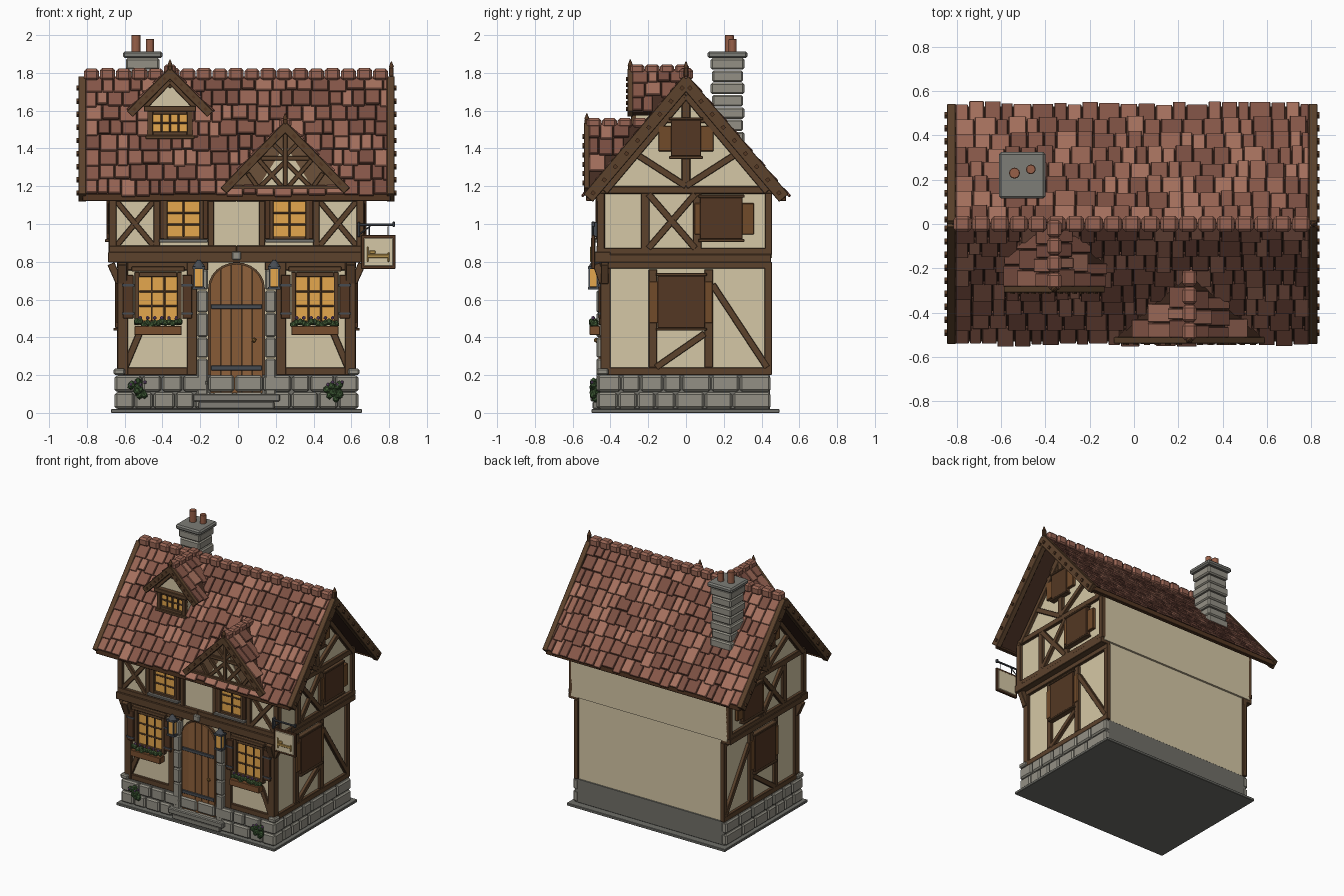
import bpy, bmesh, math, random
from mathutils import Matrix, Vector

random.seed(4)
DX = -0.008                      # whole house sits slightly left of the origin
TIMBER, CREAM, STONE = (92, 68, 48), (212, 198, 164), (146, 143, 132)
GLOW, IRON, SHUTTER = (228, 166, 78), (72, 76, 82), (84, 58, 40)
PARTS, MATS = {}, {}


def finish(name, bm, rgb, bevel=0.0, smooth=False):
    bmesh.ops.recalc_face_normals(bm, faces=bm.faces[:])
    me = bpy.data.meshes.new(name)
    bm.to_mesh(me)
    bm.free()
    ob = bpy.data.objects.new(name, me)
    bpy.context.collection.objects.link(ob)
    ob.location.x = DX
    if rgb not in MATS:
        MATS[rgb] = bpy.data.materials.new("colour_%d_%d_%d" % rgb)
        MATS[rgb].diffuse_color = [(c / 255) ** 2.2 for c in rgb] + [1]
    me.materials.append(MATS[rgb])
    if bevel:
        mod = ob.modifiers.new("edges", 'BEVEL')
        mod.width, mod.segments, mod.limit_method = bevel, 1, 'ANGLE'


def add(name, rgb, *ms, shape='cube', bevel=0.003):
    PARTS.setdefault(name, (rgb, shape, bevel, []))[3].extend(ms)


def B(x0, x1, y0, y1, z0, z1):
    return (Matrix.Translation(((x0 + x1) / 2, (y0 + y1) / 2, (z0 + z1) / 2))
            @ Matrix.Diagonal((x1 - x0, y1 - y0, z1 - z0, 1)))


def strut(p, q, w, d, n):
    p, q, n = Vector(p), Vector(q), Vector(n)
    x = (q - p).normalized()
    y = n.cross(x).normalized()
    n = x.cross(y)
    m = Matrix((x * (q - p).length, y * w, n * d)).transposed().to_4x4()
    m.translation = (p + q) / 2
    return m


def mx(*ms):
    return list(ms) + [Matrix.Diagonal((-1, 1, 1, 1)) @ m for m in ms]


def prism(name, rgb, pts, a, b, axis):
    bm = bmesh.new()
    ends = [[bm.verts.new((t, u, v) if axis == 'x' else (u, t, v)) for u, v in pts] for t in (a, b)]
    bm.faces.new(ends[0])
    bm.faces.new(ends[1])
    for i in range(len(pts)):
        j = (i + 1) % len(pts)
        bm.faces.new((ends[0][i], ends[0][j], ends[1][j], ends[1][i]))
    finish(name, bm, rgb)


def roof_z(y):
    return 1.775 - 1.179 * abs(y)


TILES = [(150, 100, 84), (134, 88, 74), (164, 112, 94), (122, 80, 68)]


def shingles(o, along, down, length, slope, rows, clip=False):
    o, along, down = Vector(o), Vector(along), Vector(down).normalized()
    n = along.cross(down)
    n = n if n.z > 0 else -n
    h = slope / rows
    for r in range(rows):
        x = 0
        while x < length - 0.01:
            w = min(random.uniform(.05, .1), length - x)
            s = o + along * (x + w / 2)
            p = s + down * max(0, r * h - .01) + n * .003
            q = s + down * ((r + 1) * h + random.uniform(-.014, .012)) + n * .014
            x += w
            if clip and q.z < roof_z(q.y) - .02:
                continue
            k = random.randrange(4)
            add("roof_shingles_tone_%d" % k, TILES[k], strut(p, q, w - .005, .014, n))


# base slab, foundation and stone blocks
add("base_slab", (110, 110, 104), B(-.665, .665, -.5, .495, 0, .02))
add("foundation_core", (112, 111, 104), B(-.63, .63, -.455, .445, .02, .2))
for z0 in (.02, .11):
    for length, side in ((1.292, 0), (.92, 1)):
        t = 0
        while t < length - .01:
            w = random.uniform(.09, .16)
            w = length - t if length - t - w < .07 else w
            if side:
                add("foundation_stones", STONE, *mx(B(.6, .646, -.47 + t + .003, -.47 + t + w - .003, z0 + .003, z0 + .087)), bevel=.01)
            else:
                add("foundation_stones", STONE, B(-.646 + t + .003, -.646 + t + w - .003, -.475, -.44, z0 + .003, z0 + .087), bevel=.01)
            t += w
add("corner_pads", STONE, *mx(B(.59, .65, -.475, -.41, .2, .235)), bevel=.008)
add("door_steps", (128, 126, 118), B(-.23, .23, -.505, -.44, .06, .1), B(-.2, .2, -.495, -.44, .02, .06), bevel=.006)

# walls
add("ground_floor_wall", CREAM, B(-.61, .61, -.43, .44, .2, .82), bevel=0)
prism("upper_floor_wall", CREAM, [(-.45, .82), (.455, .82), (.455, 1.185), (0, 1.72), (-.45, 1.185)], -.655, .655, 'x')

# front timber frame
F = lambda *b: add("front_timbers", TIMBER, *mx(*b))
FY = (0, -1, 0)
F(B(.575, .63, -.452, -.4, .2, .8), B(.21, .262, -.45, -.41, .2, .8), B(.21, .6, -.448, -.41, .2, .24),
  B(.15, .6, -.448, -.41, .755, .8), strut((.59, -.435, .24), (.51, -.435, .43), .035, .026, FY),
  B(.635, .675, -.472, -.43, .88, 1.17), B(.405, .44, -.47, -.43, .88, 1.15), B(.12, .15, -.47, -.43, .88, 1.15),
  B(0, .675, -.473, -.43, 1.12, 1.17), B(0, .675, -.474, -.43, .85, .885),
  strut((.635, -.455, .885), (.44, -.455, 1.12), .03, .026, FY), strut((.635, -.456, 1.12), (.44, -.456, .885), .03, .026, FY))
add("jetty_beams", TIMBER, B(-.68, .68, -.482, -.4, .797, .852), *mx(B(.6, .68, -.46, .45, .797, .84)))
add("jetty_brackets", TIMBER, *mx(strut((.605, -.44, .69), (.605, -.475, .79), .05, .04, (0, -1, .3)),
                                  strut((.62, -.43, .69), (.665, -.43, .79), .04, .04, (1, 0, 0))))
add("keystone", STONE, B(-.025, .025, -.495, -.45, .81, .855), bevel=.006)

# side timber frame, mirrored to both ends
def side(x, *bars):
    for i, (y0, z0, y1, z1, w) in enumerate(bars):
        d = .03 + .0008 * i
        add("side_timbers", TIMBER, *mx(strut((x - .015, y0, z0), (x - .015, y1, z1), w, d, (1, 0, 0))))

side(.63, (-.43, .2, -.43, .8, .045), (-.175, .24, -.175, .76, .045), (.12, .24, .12, .76, .045), (.435, .2, .435, .8, .04),
     (-.45, .22, .455, .22, .04), (-.45, .782, .455, .782, .035), (.14, .68, .43, .24, .035), (-.16, .24, .1, .42, .035))
side(.675, (-.45, .84, -.45, 1.18, .04), (-.215, .84, -.215, 1.17, .045), (.06, .84, .06, 1.17, .045), (.437, .84, .437, 1.18, .036),
     (-.455, .855, .455, .855, .035), (-.455, 1.18, .455, 1.18, .04), (-.2, .87, .05, 1.16, .035), (-.2, 1.16, .05, .87, .035),
     (0, 1.2, 0, 1.72, .045), (-.28, 1.38, 0, 1.2, .035), (.28, 1.38, 0, 1.2, .035), (-.14, 1.55, .14, 1.55, .03),
     (-.11, 1.6, 0, 1.7, .03), (.11, 1.6, 0, 1.7, .03), (-.43, 1.17, 0, 1.68, .035), (.43, 1.17, 0, 1.68, .035))

# closed side shutters, with leaves folded behind and iron rails
for x, y0, y1, z0, z1, o0, o1 in ((.63, -.15, .1, .45, .725, .045, .04), (.675, .075, .3, .92, 1.14, .03, .06), (.675, -.08, .08, 1.36, 1.55, .065, .065)):
    add("side_shutters", SHUTTER, *mx(B(x - .02, x + .014, y0, y1, z0, z1)))
    add("side_shutter_leaves", (112, 76, 46), *mx(B(x - .02, x + .006, y0 - o0, y1 + o1, z0 + .025, z1 - .03)))
    add("side_sills", TIMBER, *mx(B(x - .02, x + .022, y0 - .01, y1 + .01, z0 - .015, z0), B(x - .02, x + .018, y0 - .01, y1 + .01, z1, z1 + .015)))

# windows with glowing panes
def window(cx, z0, z1, hw, y, f=.025, cols=3, rows=3):
    add("window_panes", GLOW, B(cx - hw, cx + hw, y, y + .03, z0, z1), bevel=0)
    fr = [B(cx + s * (hw + f / 2) - f / 2, cx + s * (hw + f / 2) + f / 2, y - .022, y + .03, z0 - f, z1 + f) for s in (-1, 1)]
    fr += [B(cx - hw, cx + hw, y - .02, y + .03, a, a + f) for a in (z0 - f, z1)]
    fr += [B(cx - hw + 2 * hw * i / cols - .005, cx - hw + 2 * hw * i / cols + .005, y - .008, y + .01, z0, z1) for i in range(1, cols)]
    fr += [B(cx - hw, cx + hw, y - .007, y + .01, z0 + (z1 - z0) * i / rows - .005, z0 + (z1 - z0) * i / rows + .005) for i in range(1, rows)]
    add("window_frames", TIMBER, *fr, bevel=.002)

for s in (-1, 1):
    window(s * .415, .49, .72, .1, -.438)
    window(s * .28, .935, 1.12, .085, -.458, .02, 2)
add("window_lintels", TIMBER, *mx(B(.275, .555, -.475, -.42, .748, .775)))
add("front_shutters", SHUTTER, *mx(B(.545, .6, -.463, -.43, .5, .73), B(.235, .287, -.463, -.43, .5, .73),
                                   B(.37, .405, -.478, -.44, .92, 1.13), B(.15, .19, -.478, -.44, .92, 1.13)))
add("shutter_straps", IRON, *mx(*[B(a, b, -.467, -.44, z, z + .012) for z in (.52, .67) for a, b in ((.54, .605), (.23, .29))]), bevel=0)
add("upper_sills", (120, 118, 112), *mx(B(.15, .41, -.5, -.44, .903, .92)))

# flower boxes and shrubs
add("flower_boxes", (120, 80, 50), *mx(B(.29, .54, -.51, -.455, .412, .46)))
def blob(name, rgb, c, r):
    add(name, rgb, Matrix.Translation(c) @ Matrix.Rotation(random.random() * 3, 4, 'Z') @ Matrix.Diagonal((r * 2, r * 1.7, r * 2, 1)), shape='ico', bevel=0)
for s in (-1, 1):
    for i in range(13):
        x = s * (.3 + i * .019)
        blob("flower_box_leaves", (74, 100, 62), (x, random.uniform(-.5, -.475), random.uniform(.465, .485)), .019)
        if i % 2:
            blob("flowers", random.choice([(126, 92, 140)]), (x, -.492, .503), .011)
    for i in range(18):
        a, r = random.random() * 6.28, random.random() * .045
        blob("shrubs", (66, 94, 58), (s * .522 + r * math.cos(a), -.482 + random.uniform(-.01, .01), .12 + r * math.sin(a)), .022)
    for i in range(4):
        blob("shrub_flowers", (126, 92, 140), (s * .522 + (i - 1.5) * .025, -.497, .15 + .012 * (i % 2)), .01)

# arched plank door
arch = lambda x, hw, z, h: z + h * math.sqrt(max(0, 1 - (x / hw) ** 2))
xs = [-.15 * math.cos(math.pi * i / 12) for i in range(13)]
prism("door_frame", TIMBER, [(-.15, .1), (.15, .1)] + [(x, arch(x, .15, .66, .137)) for x in xs[::-1]], -.452, -.4, 'y')
for i in range(5):
    a, b = -.138 + i * .0552 + .0015, -.138 + (i + 1) * .0552 - .0015
    top = [(b + (a - b) * k / 4, arch(b + (a - b) * k / 4, .14, .66, .127)) for k in range(5)]
    prism("door_plank_%d" % (i + 1), (142, 98, 62) if i % 2 else (134, 91, 57), [(a, .105), (b, .105)] + top, -.464, -.44, 'y')
add("door_straps", IRON, *[B(-.135, .135, -.471, -.45, z, z + .025) for z in (.225, .55)])
add("door_knob", (150, 110, 60), Matrix.Translation((.093, -.475, .385)) @ Matrix.Scale(.028, 4), shape='ico', bevel=0)
hs = [.04, .16, .29, .4, .53, .65, .76]
add("door_jamb_stones", STONE, *mx(*[B(.152, .208, -.474, -.42, a + .002, b - .002) for a, b in zip(hs, hs[1:])]), bevel=.007)

# lanterns beside the door
add("lantern_glass", GLOW, *mx(B(.177, .223, -.51, -.47, .665, .765)))
add("lantern_frames", IRON, *mx(B(.168, .232, -.518, -.462, .652, .666), B(.166, .234, -.518, -.462, .762, .775), B(.19, .21, -.49, -.44, .785, .8),
    *[B(x, x + .008, y, y + .008, .66, .77) for x in (.172, .22) for y in (-.515, -.473)]), bevel=0)
add("lantern_caps", IRON, *mx(B(.166, .234, -.516, -.464, .775, .81)), shape='cone', bevel=0)

# hanging sign with a carved bed
add("sign_board", SHUTTER, B(.66, .842, -.5, -.482, .762, .942))
add("sign_panel", CREAM, B(.675, .828, -.504, -.478, .777, .927))
add("sign_bed_relief", (176, 142, 78), B(.69, .7, -.508, -.49, .8, .88), B(.69, .81, -.508, -.49, .82, .84), B(.8, .81, -.508, -.49, .8, .85), B(.703, .735, -.508, -.49, .84, .86))
add("sign_bracket", IRON, B(.64, .835, -.497, -.485, .99, 1.003), B(.64, .655, -.5, -.46, .93, 1.01), B(.826, .84, -.5, -.482, .985, 1.012),
    *[B(x, x + .006, -.494, -.488, .94, .99) for x in (.7, .8)], strut((.65, -.491, .945), (.71, -.491, .99), .008, .008, FY))

# main roof
prism("roof_deck", (70, 48, 38), [(-.53, 1.15), (0, 1.775), (.53, 1.15), (.505, 1.13), (0, 1.725), (-.505, 1.13)], -.815, .815, 'x')
for s in (-1, 1):
    shingles((-.8, 0, 1.775), (1, 0, 0), (0, s * .53, -.625), 1.6, .825, 8)
    n = Vector((0, s * .625, .53)).normalized()
    bar = strut(Vector((.817, 0, 1.772)) - n * .015, Vector((.817, s * .53, 1.147)) - n * .015, .04, .065, n)
    add("bargeboards", TIMBER, *mx(bar))
    pegs = [Vector((.837, s * .53 * t, 1.775 - .625 * t)) - n * .02 for t in [(i + .5) / 9 for i in range(9)]]
    add("bargeboard_pegs", SHUTTER, *mx(*[strut(p, p + Vector((0, s * .013, -.0153)), .02, .02, (1, 0, 0)) for p in pegs]), bevel=0)
    add("eave_fascia", SHUTTER, B(-.815, .815, s * .515 - .015, s * .515 + .015, 1.122, 1.16))
add("ridge_caps", (150, 100, 84), *[B(-.808 + i * .085, -.808 + i * .085 + .081, -.036, .036, 1.758, 1.822 + .005 * (i % 2)) for i in range(19)], bevel=.014)

def finial(x, y, z):
    add("finials", SHUTTER, B(x - .012, x + .012, y - .012, y + .012, z - .03, z + .02))
    add("finial_tips", SHUTTER, B(x - .014, x + .014, y - .014, y + .014, z + .02, z + .05), shape='cone', bevel=0)
finial(.82, 0, 1.81)

# gabled dormers on the front slope
def dormer(name, cx, yf, yb, zp, hw, drop, rows):
    t = .035
    prism(name + "_deck", (70, 48, 38), [(cx - hw, zp - drop), (cx, zp), (cx + hw, zp - drop), (cx + hw - .02, zp - drop - .015), (cx, zp - t), (cx - hw + .02, zp - drop - .015)], yf + .01, yb, 'y')
    for s in (-1, 1):
        shingles((cx, yf + .02, zp), (0, 1, 0), (s * hw, 0, -drop), yb - yf - .02, math.hypot(hw, drop), rows, True)
        n = Vector((s * drop, 0, hw)).normalized()
        e = Vector((s * hw, 0, -drop))
        top = Vector((cx, yf + .01, zp)) - n * .012
        add("dormer_bargeboards", TIMBER, strut(top, top + e, .03, .045, n))
        add("dormer_pegs", SHUTTER, *[strut(top + e * k / 7 + Vector((0, -.015, 0)), top + e * (k / 7 + .05) + Vector((0, -.015, 0)), .014, .014, n) for k in range(1, 7)], bevel=0)
    k = round((yb - yf) / .08)
    w = (yb - yf) / k
    add("dormer_ridge_caps", (150, 100, 84), *[B(cx - .032, cx + .032, yf + .01 + i * w, yf + .006 + (i + 1) * w, zp - .02, zp + .03) for i in range(k)], bevel=.012)
    finial(cx, yf + .01, zp + .005)

dormer("small_dormer", -.352, -.305, .01, 1.815, .222, .225, 3)
prism("small_dormer_body", CREAM, [(-.472, 1.35), (-.232, 1.35), (-.232, 1.65), (-.352, 1.775), (-.472, 1.65)], -.265, -.02, 'y')
window(-.352, 1.49, 1.58, .09, -.268, .03, 4, 2)
add("small_dormer_timbers", TIMBER, B(-.49, -.214, -.3, -.25, 1.595, 1.625), B(-.36, -.344, -.285, -.25, 1.72, 1.77), B(-.482, -.222, -.295, -.25, 1.45, 1.47),
    *[strut((-.352 + s * .13, -.272, 1.62), (-.352, -.272, 1.755), .025, .03, FY) for s in (-1, 1)])
dormer("cross_gable", .258, -.535, -.21, 1.53, .335, .345, 4)
prism("cross_gable_face", (108, 82, 60), [(-.04, 1.18), (.556, 1.18), (.258, 1.49)], -.5, -.3, 'y')
prism("cross_gable_panel", CREAM, [(.118, 1.2), (.398, 1.2), (.258, 1.42)], -.505, -.49, 'y')
add("cross_gable_timbers", TIMBER, B(-.05, .566, -.52, -.48, 1.165, 1.205), B(.245, .271, -.522, -.48, 1.2, 1.48), B(.13, .386, -.516, -.48, 1.335, 1.36),
    *[strut((.258 + s * a, -.505, za), (.258 + s * b, -.505, zb), .024, .024, FY) for s in (-1, 1)
      for a, za, b, zb in ((.02, 1.2, .14, 1.34), (.13, 1.2, .0, 1.33), (.0, 1.36, .07, 1.43), (.15, 1.2, .2, 1.27))])

# chimney with two pots
for i in range(8):
    h, z = .082 + .007 * (i % 2), 1.36 + i * .065
    add("chimney_courses", STONE, B(-.497 - h, -.497 + h, .22 - h, .22 + h, z + .002, z + .063), bevel=.009)
add("chimney_cap", (124, 124, 118), B(-.602, -.392, .115, .325, 1.878, 1.914), bevel=.01)
add("chimney_pots", (150, 96, 74), B(-.557, -.507, .205, .255, 1.9, 2.0), B(-.48, -.436, .225, .269, 1.9, 1.98), shape='cyl', bevel=.003)

# turn the collected pieces into objects
for name, (rgb, shape, bevel, ms) in PARTS.items():
    bm = bmesh.new()
    for m in ms:
        if shape == 'cube':
            bmesh.ops.create_cube(bm, size=1, matrix=m)
        elif shape == 'ico':
            bmesh.ops.create_icosphere(bm, subdivisions=1, radius=.5, matrix=m)
        else:
            bmesh.ops.create_cone(bm, cap_ends=True, segments=12, radius1=.5, radius2=.5 if shape == 'cyl' else .1, depth=1, matrix=m)
    finish(name, bm, rgb, bevel)
